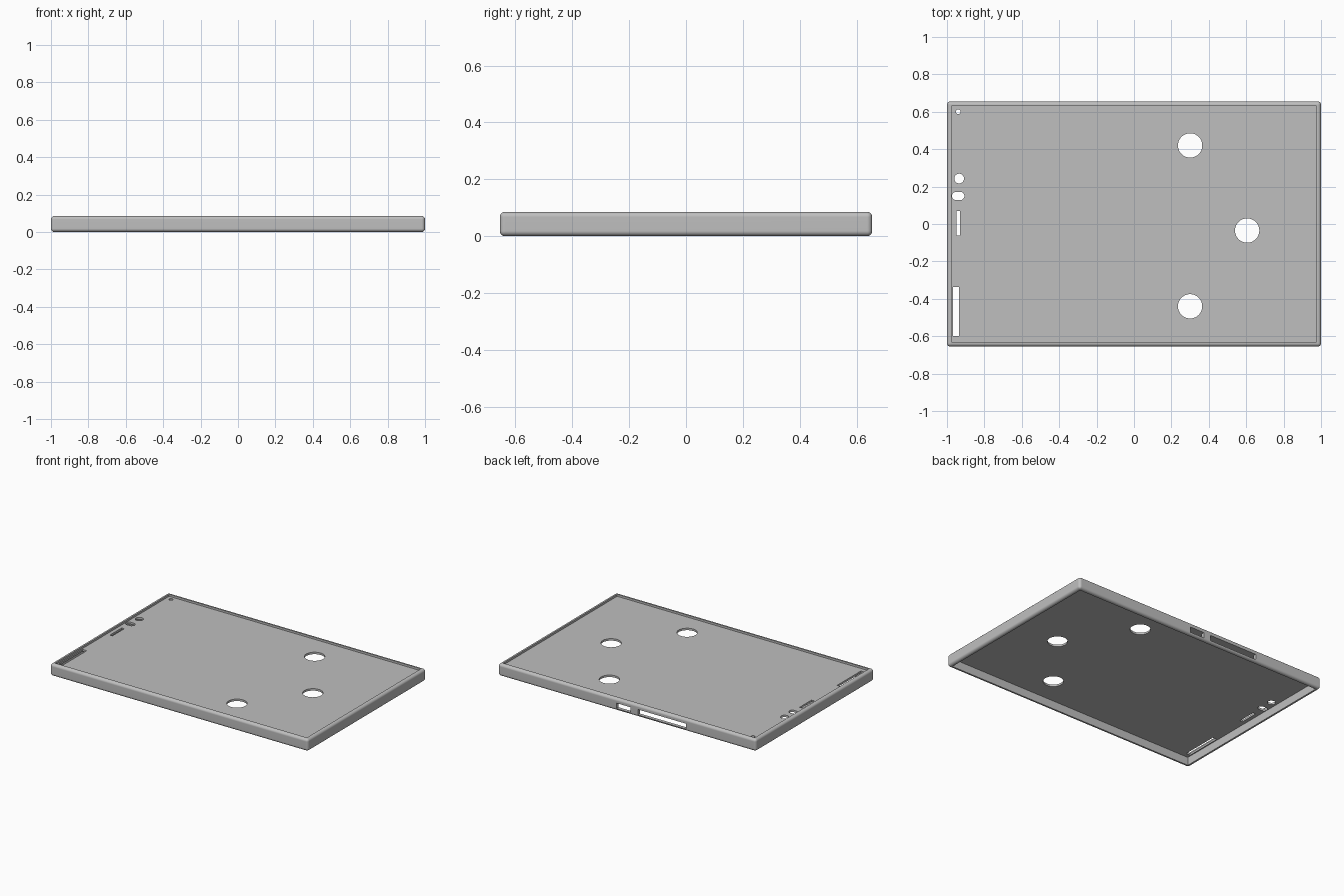
import bpy
import bmesh
import math

if "Cube" in bpy.data.objects:
    bpy.data.objects.remove(bpy.data.objects["Cube"], do_unlink=True)

HALF_X, HALF_Y, HEIGHT = 1.0, 0.655, 0.085
WALL, ROUND = 0.024, 0.018
PANEL_BOTTOM, PANEL_TOP = 0.057, 0.071

grey = bpy.data.materials.new("plain grey")
grey.use_nodes = True
grey.diffuse_color = (0.52, 0.52, 0.52, 1)
grey.node_tree.nodes["Principled BSDF"].inputs["Base Color"].default_value = (0.52, 0.52, 0.52, 1)


def make_object(name, bm):
    mesh = bpy.data.meshes.new(name)
    bmesh.ops.recalc_face_normals(bm, faces=bm.faces)
    bm.to_mesh(mesh)
    bm.free()
    mesh.materials.append(grey)
    obj = bpy.data.objects.new(name, mesh)
    bpy.context.collection.objects.link(obj)
    return obj


def box(name, x0, x1, y0, y1, z0, z1, radius=0):
    bm = bmesh.new()
    bmesh.ops.create_cube(bm, size=1)
    for v in bm.verts:
        v.co = ((x0, x1)[v.co.x > 0], (y0, y1)[v.co.y > 0], (z0, z1)[v.co.z > 0])
    if radius:
        bmesh.ops.bevel(bm, geom=bm.edges[:], offset=radius, segments=5,
                        profile=0.5, affect='EDGES')
    return make_object(name, bm)


def pill(name, x, y, radius, stretch=0):
    """Upright round cutter, optionally stretched along x."""
    bm = bmesh.new()
    count = 48
    ring = []
    for i in range(count):
        a = math.tau * (i + 0.5) / count
        shift = math.copysign(stretch, math.cos(a))
        ring.append(bm.verts.new((x + shift + radius * math.cos(a),
                                  y + radius * math.sin(a), 0.03)))
    face = bm.faces.new(ring)
    top = bmesh.ops.extrude_face_region(bm, geom=[face])["geom"]
    for v in top:
        if isinstance(v, bmesh.types.BMVert):
            v.co.z = 0.12
    return make_object(name, bm)


def cut(target, cutter):
    mod = target.modifiers.new("cut", 'BOOLEAN')
    mod.operation = 'DIFFERENCE'
    mod.solver = 'EXACT'
    mod.object = cutter
    bpy.context.view_layer.objects.active = target
    bpy.ops.object.modifier_apply(modifier=mod.name)
    bpy.data.objects.remove(cutter, do_unlink=True)


# Rounded outer body
shell = box("case_shell", -HALF_X, HALF_X, -HALF_Y, HALF_Y, 0, HEIGHT, ROUND)

# Shallow top recess and deep open underside, leaving a thin panel
ix, iy = HALF_X - WALL, HALF_Y - WALL
cut(shell, box("top_recess", -ix, ix, -iy, iy, PANEL_TOP, 0.2))
cut(shell, box("underside", -ix, ix, -iy, iy, -0.1, PANEL_BOTTOM))

# Three large round openings, then the small round ones and the pill
for x, y, r, stretch in [(0.30, 0.42, 0.065, 0), (0.605, -0.035, 0.065, 0),
                         (0.30, -0.44, 0.065, 0), (-0.94, 0.60, 0.013, 0),
                         (-0.935, 0.243, 0.026, 0), (-0.94, 0.15, 0.022, 0.011)]:
    cut(shell, pill("opening", x, y, r, stretch))

# Narrow slots in the panel
for x0, x1, y0, y1 in [(-0.95, -0.93, -0.062, 0.07), (-0.968, -0.936, -0.60, -0.337)]:
    cut(shell, box("slot", x0, x1, y0, y1, 0.03, 0.12))

# Port openings through the back wall
for x0, x1 in [(-0.03, 0.08), (-0.46, -0.086)]:
    cut(shell, box("port", x0, x1, iy - 0.02, HALF_Y + 0.1, 0.015, 0.053))

# Smooth rounded edges, flat panels
bpy.ops.object.select_all(action='DESELECT')
shell.select_set(True)
bpy.context.view_layer.objects.active = shell
bpy.ops.object.shade_smooth_by_angle(angle=math.radians(30))
weighted = shell.modifiers.new("weighted_normals", 'WEIGHTED_NORMAL')
weighted.keep_sharp = True
